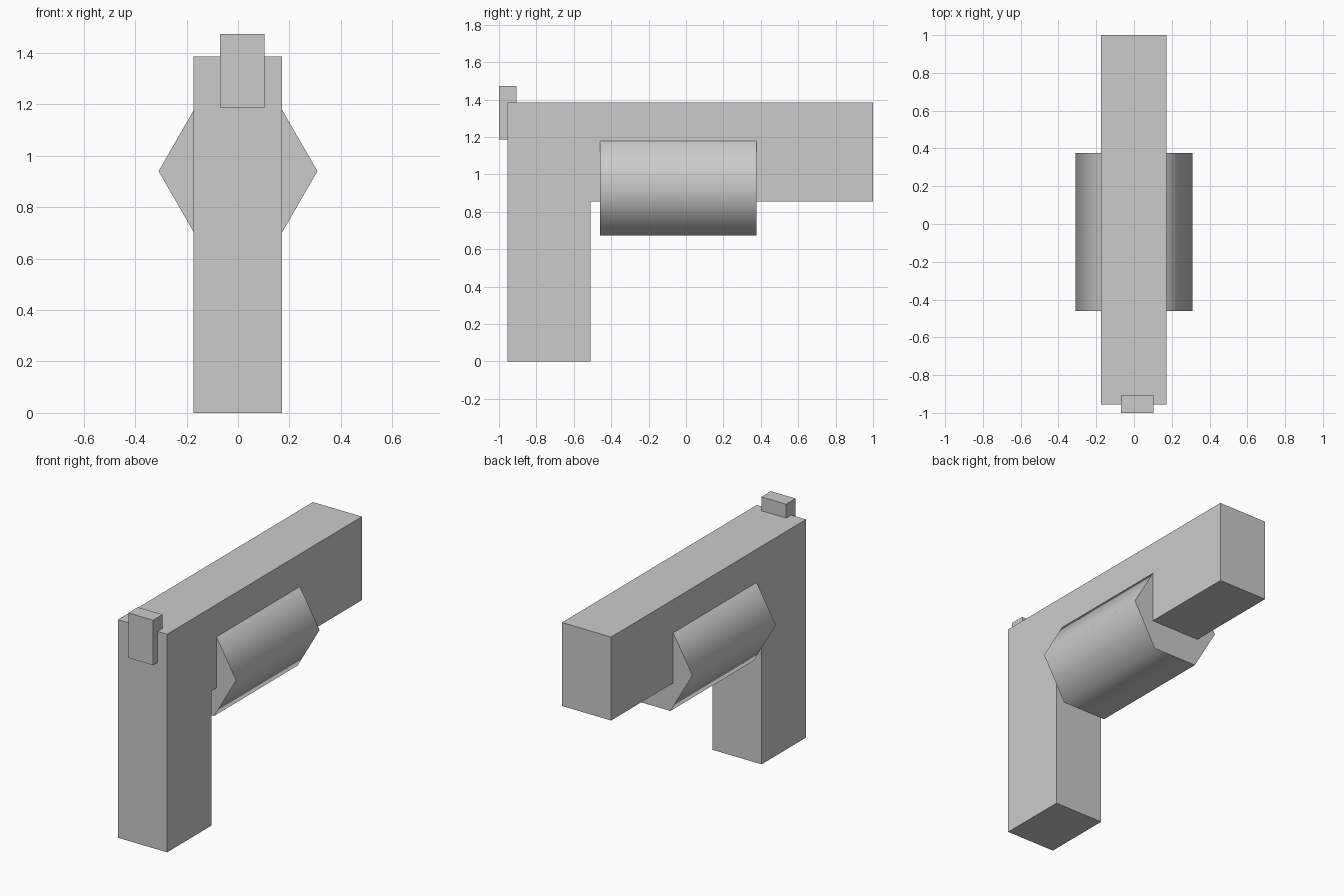
import bpy
import math

if "Cube" in bpy.data.objects:
    bpy.data.objects.remove(bpy.data.objects["Cube"])


def extrude_profile(name, points, axis, start, end):
    """Prism from a 2D profile: axis 'x' takes (y, z) points, axis 'y' takes (x, z)."""
    def place(p, d):
        return (d, p[0], p[1]) if axis == 'x' else (p[0], d, p[1])
    n = len(points)
    if axis == 'y':
        points = points[::-1]
    verts = [place(p, d) for d in (start, end) for p in points]
    faces = [tuple(reversed(range(n))), tuple(range(n, 2 * n))]
    faces += [(i, (i + 1) % n, n + (i + 1) % n, n + i) for i in range(n)]
    mesh = bpy.data.meshes.new(name)
    mesh.from_pydata(verts, [], faces)
    obj = bpy.data.objects.new(name, mesh)
    bpy.context.collection.objects.link(obj)
    return obj


# L-shaped frame: grip and barrel in one piece
extrude_profile("grip_and_barrel",
                [(-0.955, 0), (-0.51, 0), (-0.51, 0.855), (1, 0.855),
                 (1, 1.385), (-0.955, 1.385)], 'x', -0.174, 0.171)

# Six-sided drum, smooth around its sides with flat ends
R, CZ = 0.309, 0.94
hexagon = [(R * math.cos(i * math.pi / 3), CZ + R * math.sin(i * math.pi / 3))
           for i in range(6)]
drum = extrude_profile("drum", hexagon, 'y', -0.46, 0.377)
bpy.ops.object.select_all(action='DESELECT')
drum.select_set(True)
bpy.context.view_layer.objects.active = drum
bpy.ops.object.shade_smooth_by_angle(angle=math.radians(65))

# Small hammer block at the rear top
extrude_profile("hammer", [(-1, 1.187), (-0.905, 1.187), (-0.905, 1.473), (-1, 1.473)],
                'x', -0.07, 0.104)
